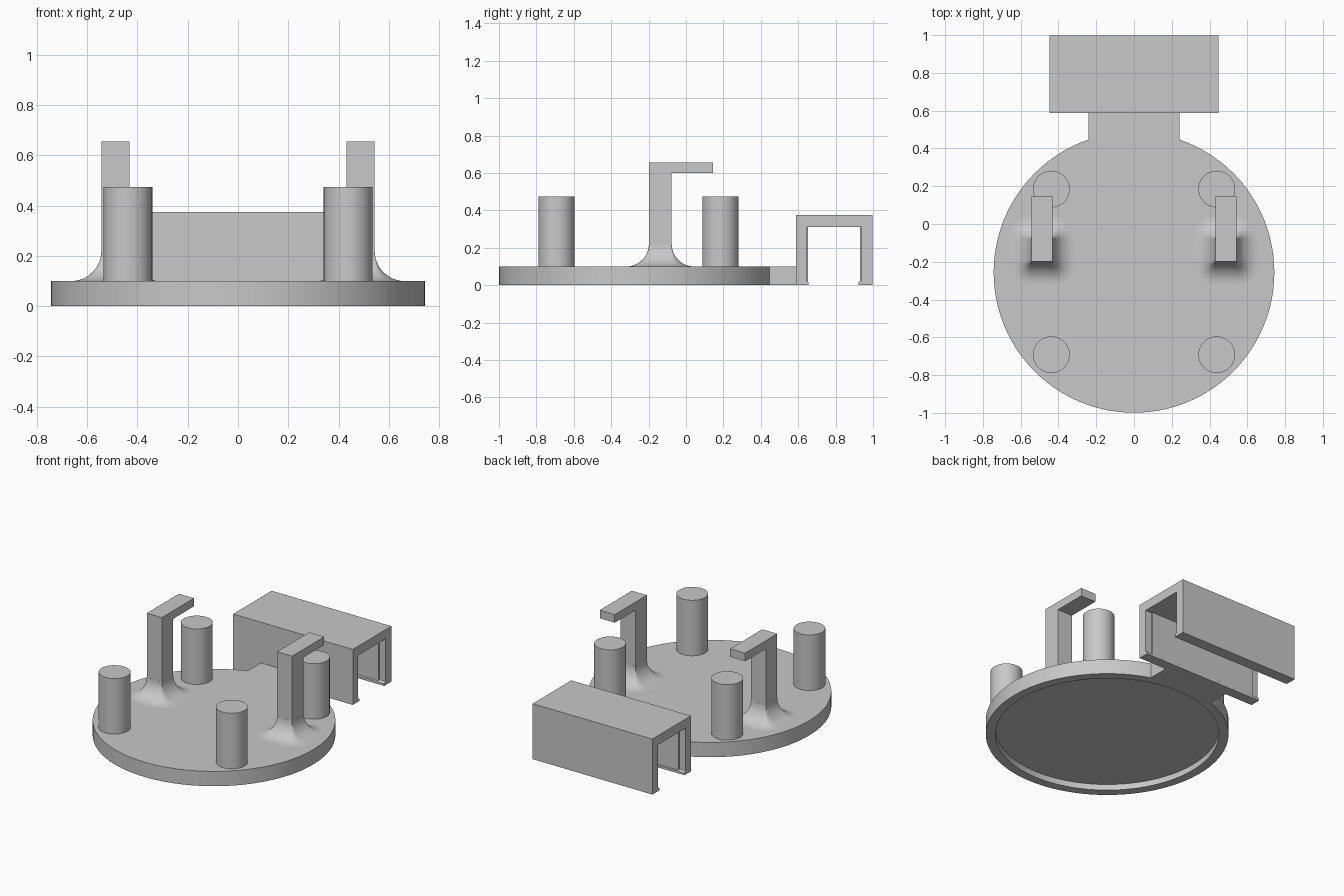
import bpy, bmesh, math

if "Cube" in bpy.data.objects:
    bpy.data.objects.remove(bpy.data.objects["Cube"])

grey = bpy.data.materials.new("plain grey")
grey.diffuse_color = (0.58, 0.58, 0.58, 1)
grey.use_nodes = True
grey.node_tree.nodes["Principled BSDF"].inputs["Base Color"].default_value = grey.diffuse_color


def finish(bm, name, smooth=False):
    bmesh.ops.recalc_face_normals(bm, faces=bm.faces)
    mesh = bpy.data.meshes.new(name)
    bm.to_mesh(mesh)
    bm.free()
    mesh.materials.append(grey)
    ob = bpy.data.objects.new(name, mesh)
    bpy.context.collection.objects.link(ob)
    if smooth:
        bpy.ops.object.select_all(action='DESELECT')
        ob.select_set(True)
        bpy.context.view_layer.objects.active = ob
        bpy.ops.object.shade_smooth_by_angle(angle=math.radians(35))
    return ob


def loft(rings, name):
    """Skin a stack of equal rings and cap both ends."""
    bm = bmesh.new()
    rows = [[bm.verts.new(p) for p in ring] for ring in rings]
    n = len(rows[0])
    for a, b in zip(rows, rows[1:]):
        for i in range(n):
            j = (i + 1) % n
            bm.faces.new((a[i], a[j], b[j], b[i]))
    bm.faces.new(rows[0])
    bm.faces.new(rows[-1])
    return finish(bm, name, True)


def circle(cx, cy, r, z, n):
    return [(cx + r * math.cos(math.tau * i / n),
             cy + r * math.sin(math.tau * i / n), z) for i in range(n)]


def extrude_x(profile, x0, x1, name):
    """Extrude a (y, z) outline along x."""
    bm = bmesh.new()
    face = bm.faces.new([bm.verts.new((x0, y, z)) for y, z in profile])
    out = bmesh.ops.extrude_face_region(bm, geom=[face])["geom"]
    verts = [v for v in out if isinstance(v, bmesh.types.BMVert)]
    bmesh.ops.translate(bm, verts=verts, vec=(x1 - x0, 0, 0))
    return finish(bm, name)


def box(x0, x1, y0, y1, z0, z1, name):
    return extrude_x([(y0, z0), (y1, z0), (y1, z1), (y0, z1)], x0, x1, name)


# Round base, hollowed from below
CY = -0.256
loft([circle(0, CY, r, z, 112) for r, z in
      ((0.684, 0.04), (0.684, 0), (0.743, 0), (0.743, 0.1))], "round_base")

# Neck joining base and channel
box(-0.24, 0.24, 0.44, 0.6, 0, 0.1, "neck")

# Inverted channel with small inner lips
extrude_x([(0.587, 0), (0.656, 0), (0.656, 0.015), (0.643, 0.025),
           (0.643, 0.312), (0.937, 0.312), (0.937, 0.025), (0.922, 0.015),
           (0.922, 0), (0.998, 0), (0.998, 0.375), (0.587, 0.375)],
          -0.447, 0.447, "channel")

# Shallow liners set in from the channel ends
for y0, y1, tag in ((0.64, 0.651, "front"), (0.929, 0.94, "back")):
    box(-0.4, 0.4, y0, y1, 0.018, 0.314, "channel_liner_" + tag)


def flare_ring(cx, cy, hx, hy, d, z, steps=8):
    """Rectangle offset outward by d with rounded corners."""
    pts = []
    for k, (sx, sy) in enumerate(((1, 1), (-1, 1), (-1, -1), (1, -1))):
        for i in range(steps + 1):
            a = math.pi / 2 * (k + i / steps)
            pts.append((cx + sx * hx + d * math.cos(a),
                        cy + sy * hy + d * math.sin(a), z))
    return pts


for side, s in (("left", -1), ("right", 1)):
    # Posts
    for end, y in (("front", -0.692), ("rear", 0.185)):
        loft([circle(s * 0.438, y, 0.097, z, 64) for z in (0.09, 0.475)],
             f"post_{end}_{side}")
    # Hooked arm
    extrude_x([(-0.198, 0.09), (-0.077, 0.09), (-0.077, 0.6), (0.145, 0.6),
               (0.145, 0.655), (-0.198, 0.655)],
              s * 0.487 - 0.056, s * 0.487 + 0.056, "hook_" + side)
    # Concave flare at the foot of the hook
    R = 0.12
    rings = []
    for i in range(13):
        t = math.pi / 2 * (1 - i / 12)
        rings.append(flare_ring(s * 0.487, -0.1375, 0.056, 0.0605,
                                R * (1 - math.cos(t)) + 0.0005,
                                0.1 + R * (1 - math.sin(t))))
    loft(rings, "hook_flare_" + side)
